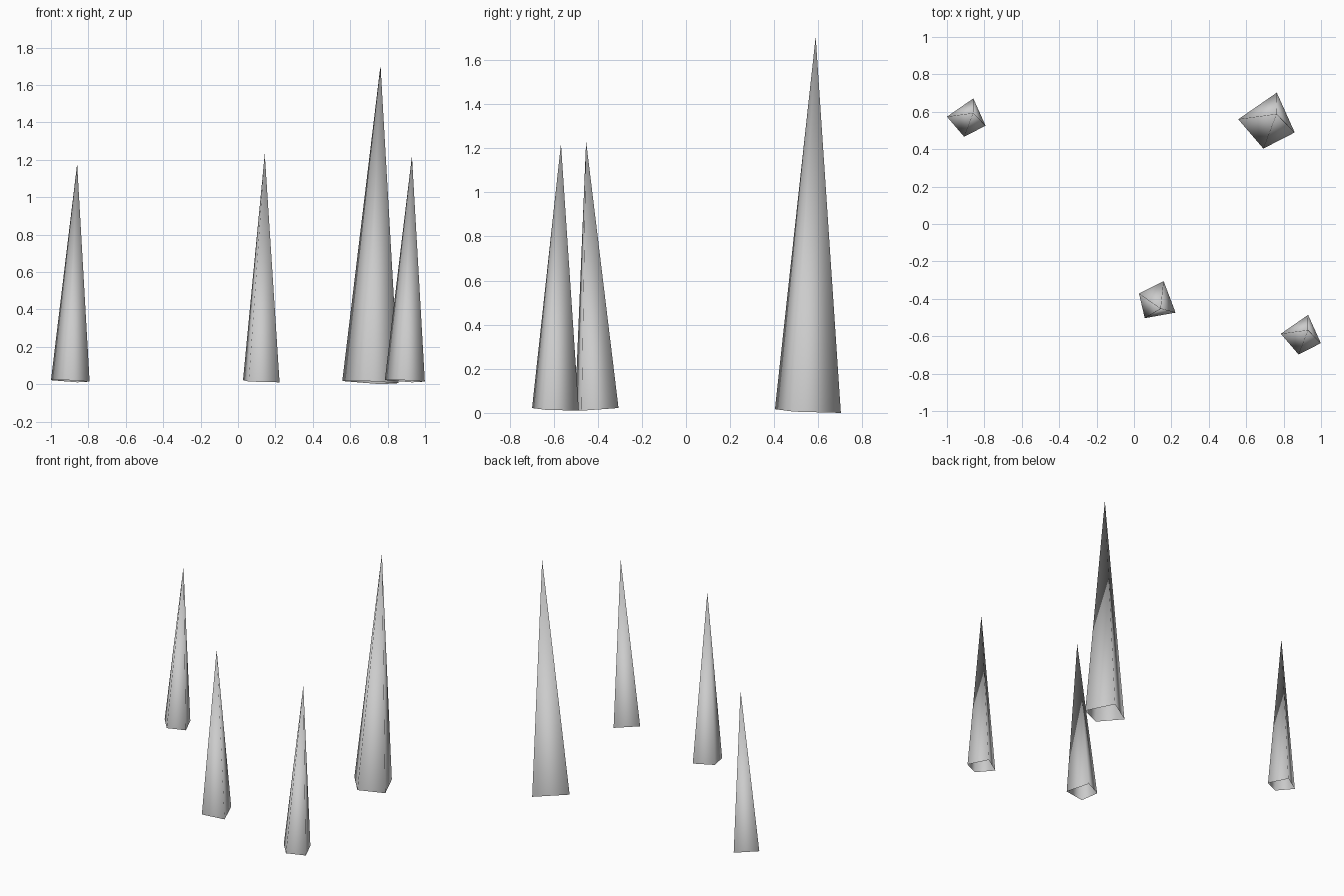
import bpy
import bmesh
from math import radians
from mathutils import Matrix, Vector

cube = bpy.data.objects.get("Cube")
if cube:
    bpy.data.objects.remove(cube, do_unlink=True)

grey = bpy.data.materials.new("stone_grey")
grey.use_nodes = True
colour = (0.6, 0.6, 0.6, 1)
grey.diffuse_color = colour
grey.node_tree.nodes["Principled BSDF"].inputs["Base Color"].default_value = colour

# Leaning four-sided spike: uneven open base around the point below the tip
BASE = [(-0.145, -0.02, 0.012), (-0.05, -0.131, 0.012),
        (0.069, -0.07, 0.004), (0.001, 0.081, 0)]
TIP = (0, 0, 1.21)


def spike(name, x, y, z, size, turn):
    bm = bmesh.new()
    ring = [bm.verts.new(p) for p in BASE]
    tip = bm.verts.new(TIP)
    for i, corner in enumerate(ring):
        bm.faces.new((corner, ring[(i + 1) % len(ring)], tip))
    bm.transform(Matrix.Translation(Vector((x, y, z)))
                 @ Matrix.Rotation(radians(turn), 4, "Z")
                 @ Matrix.Scale(size, 4))
    for face in bm.faces:
        face.smooth = True
    mesh = bpy.data.meshes.new(name)
    bm.to_mesh(mesh)
    bm.free()
    mesh.materials.append(grey)
    bpy.context.collection.objects.link(bpy.data.objects.new(name, mesh))


# The four spikes
spike("large_spike", 0.762, 0.588, 0, 1.41, 0)
spike("back_right_spike", -0.86, 0.593, 0.01, 0.965, 0)
spike("middle_spike", 0.143, -0.453, 0.01, 1.01, -104)
spike("front_left_spike", 0.93, -0.567, 0.01, 1, 0)
